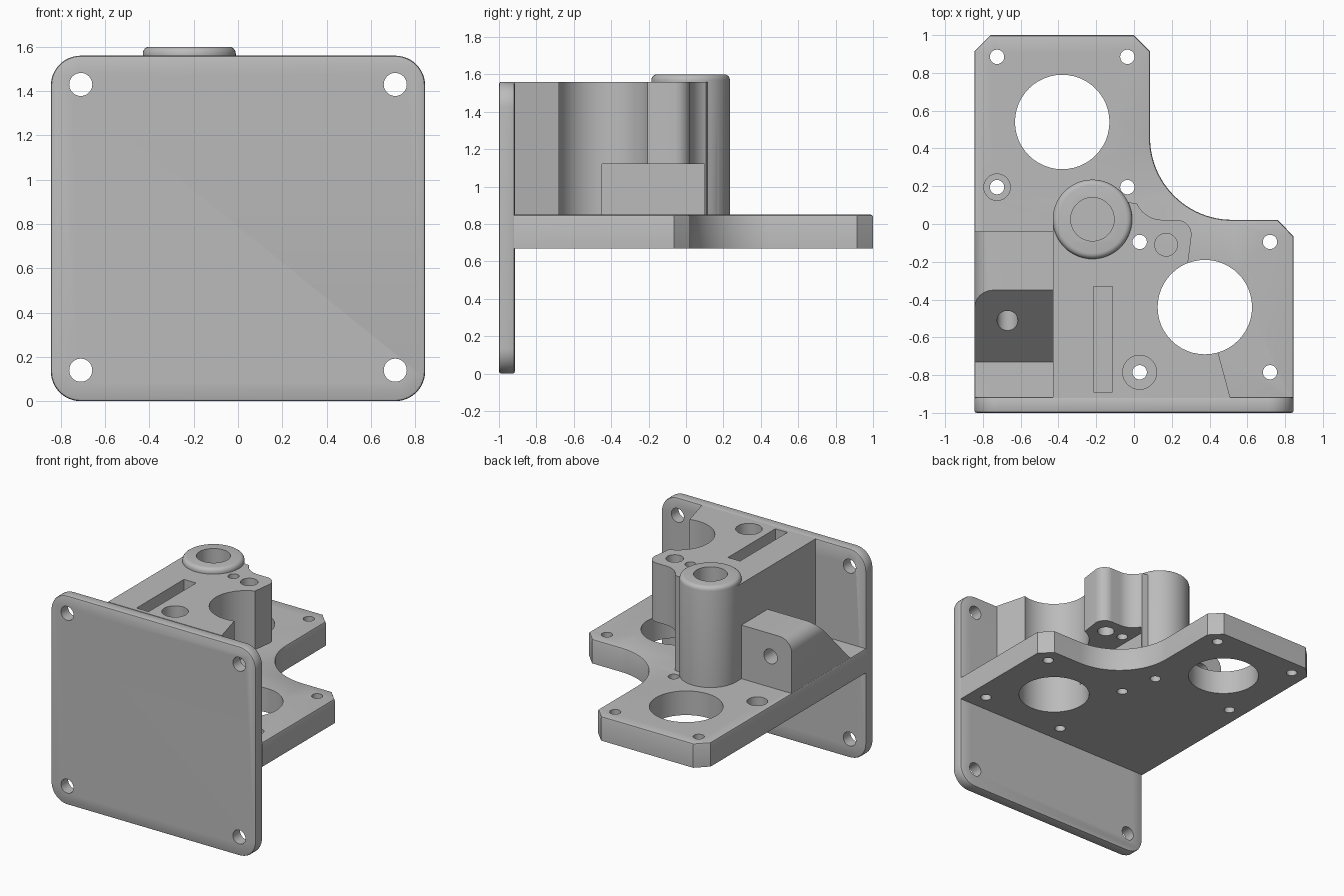
import bpy, bmesh, math
from mathutils import Matrix

if "Cube" in bpy.data.objects:
    bpy.data.objects.remove(bpy.data.objects["Cube"])

grey = bpy.data.materials.new("plain_grey")
grey.use_nodes = True
COLOUR = (0.5, 0.5, 0.5, 1)
grey.diffuse_color = COLOUR
grey.node_tree.nodes["Principled BSDF"].inputs["Base Color"].default_value = COLOUR


def arc(cx, cy, r, start, end, n=12):
    """Points on an arc, angles in degrees."""
    angles = [math.radians(start + (end - start) * i / n) for i in range(n + 1)]
    return [(cx + r * math.cos(a), cy + r * math.sin(a)) for a in angles]


def prism(name, outline, low, high, axis="z", bevel=None, width=0.02, segments=3):
    """Extrude an outline along z, y (outline in xz) or x (outline in yz)."""
    place = {"z": lambda a, b, c: (a, b, c),
             "y": lambda a, b, c: (a, c, b),
             "x": lambda a, b, c: (c, a, b)}[axis]
    bm = bmesh.new()
    face = bm.faces.new([bm.verts.new(place(a, b, low)) for a, b in outline])
    extruded = bmesh.ops.extrude_face_region(bm, geom=[face])["geom"]
    shift = place(0, 0, high - low)
    bmesh.ops.translate(bm, vec=shift, verts=[v for v in extruded if isinstance(v, bmesh.types.BMVert)])
    bmesh.ops.recalc_face_normals(bm, faces=bm.faces)
    if bevel:
        edges = [e for e in bm.edges if bevel(e.verts[0].co, e.verts[1].co)]
        bmesh.ops.bevel(bm, geom=edges, offset=width, segments=segments, profile=0.5, affect="EDGES")
    mesh = bpy.data.meshes.new(name)
    bm.to_mesh(mesh)
    bm.free()
    mesh.materials.append(grey)
    obj = bpy.data.objects.new(name, mesh)
    bpy.context.collection.objects.link(obj)
    return obj


def hole(x, y, r, low, high, axis="z"):
    obj = prism("hole_cutter", arc(x, y, r, 0, 360 - 360 / 48, 47), low, high, axis)
    obj.hide_render = True
    return obj


def box(x0, x1, y0, y1, z0, z1):
    obj = prism("pocket_cutter", [(x0, y0), (x1, y0), (x1, y1), (x0, y1)], z0, z1)
    obj.hide_render = True
    return obj


def activate(obj):
    bpy.ops.object.select_all(action="DESELECT")
    obj.select_set(True)
    bpy.context.view_layer.objects.active = obj


def combine(obj, others, operation="DIFFERENCE"):
    activate(obj)
    for other in others:
        mod = obj.modifiers.new("cut", "BOOLEAN")
        mod.operation, mod.solver, mod.object = operation, "EXACT", other
        bpy.ops.object.modifier_apply(modifier=mod.name)
        bpy.data.objects.remove(other)


def finish(obj):
    activate(obj)
    bpy.ops.object.shade_smooth_by_angle(angle=math.radians(32))


BASE, DECK, TOP = 0.67, 0.85, 1.56
BIG_HOLES = [(-0.38, 0.54), (0.375, -0.44)]
PITCH = 0.345

# upright mounting plate with rounded corners
W, R = 0.845, 0.135
corners = (arc(W - R, R, R, -90, 0) + arc(W - R, TOP - R, R, 0, 90)
           + arc(R - W, TOP - R, R, 90, 180) + arc(R - W, R, R, 180, 270))
mounting_plate = prism("mounting_plate", corners, -1, -0.915, "y",
                       lambda a, b: abs(a.y - b.y) < 0.001, 0.012, 2)
combine(mounting_plate, [hole(x, z, 0.052, -1.1, -0.8, "y")
                         for x in (-0.71, 0.71) for z in (0.14, 1.43)])

# horizontal motor deck with a curved inner corner
deck = [(-W, -0.92), (W, -0.92), (W, -0.065), (0.76, 0.022)]
deck += arc(0.52, 0.457, 0.435, 270, 180, 24)
deck += [(0.085, 0.915), (0, 1), (-0.76, 1), (-W, 0.915)]
motor_deck = prism("motor_deck", deck, BASE, DECK, "z",
                   lambda a, b: min(a.z, b.z) > DECK - 0.01 and max(a.y, b.y) > -0.9, 0.012, 2)
cuts = []
for cx, cy in BIG_HOLES:
    cuts.append(hole(cx, cy, 0.25, 0.5, 2))
    cuts += [hole(cx + i * PITCH, cy + j * PITCH, 0.038, 0.5, 2) for i in (-1, 1) for j in (-1, 1)]
cuts += [hole(-0.725, 0.195, 0.07, 0.78, 1), hole(0.03, -0.785, 0.09, 0.8, 1)]
combine(motor_deck, cuts)

# tall body with an overhanging lug on its left
body = [(-0.43, -0.92), (0.51, -0.92), (0.44, -0.66), (0.26, -0.26), (0.285, -0.21)]
body += arc(0.225, -0.058, 0.08, 0, 90)
body += arc(0.15, 0.17, 0.148, 270, 205)
body += [(-0.22, 0.15), (-0.22, 0.025), (-0.43, 0.025)]
tower = prism("tower", body, DECK, TOP)

# round bearing boss
bearing_boss = prism("bearing_boss", arc(-0.22, 0.025, 0.21, 0, 354, 59), DECK, 1.6, "z",
                     lambda a, b: min(a.z, b.z) > 1.59, 0.03, 4)
combine(tower, [bearing_boss], "UNION")
combine(tower, [
    hole(0.375, -0.44, 0.25, 0.5, 2),
    box(-0.04, 0.6, -0.45, 0.1, 0.8, 1.12),
    box(-0.215, -0.115, -0.89, -0.33, 1.06, 2),
    hole(-0.22, 0.025, 0.115, 0.9, 2),
    hole(0.17, -0.11, 0.06, 0.8, 2),
    hole(0.03, -0.095, 0.038, 0.8, 2),
    hole(0.03, -0.785, 0.09, 0.8, 2),
    hole(-0.035, 0.195, 0.042, 0.8, 1.25),
    hole(-0.38, 0.54, 0.25, 0.5, 2),
])

# sloped side block with a bolt hole
slope = [(-0.04, DECK), (-0.04, 1.25), (-0.35, 1.25), (-0.73, DECK)]
side_block = prism("side_block", slope, -W, -0.43, "x",
                   lambda a, b: min(a.z, b.z) > 1.2 and max(a.x, b.x) < -0.8, 0.1, 6)
combine(side_block, [hole(-0.67, 1.08, 0.055, -1, 0.1, "y")])

for part in (mounting_plate, motor_deck, tower, side_block):
    finish(part)
